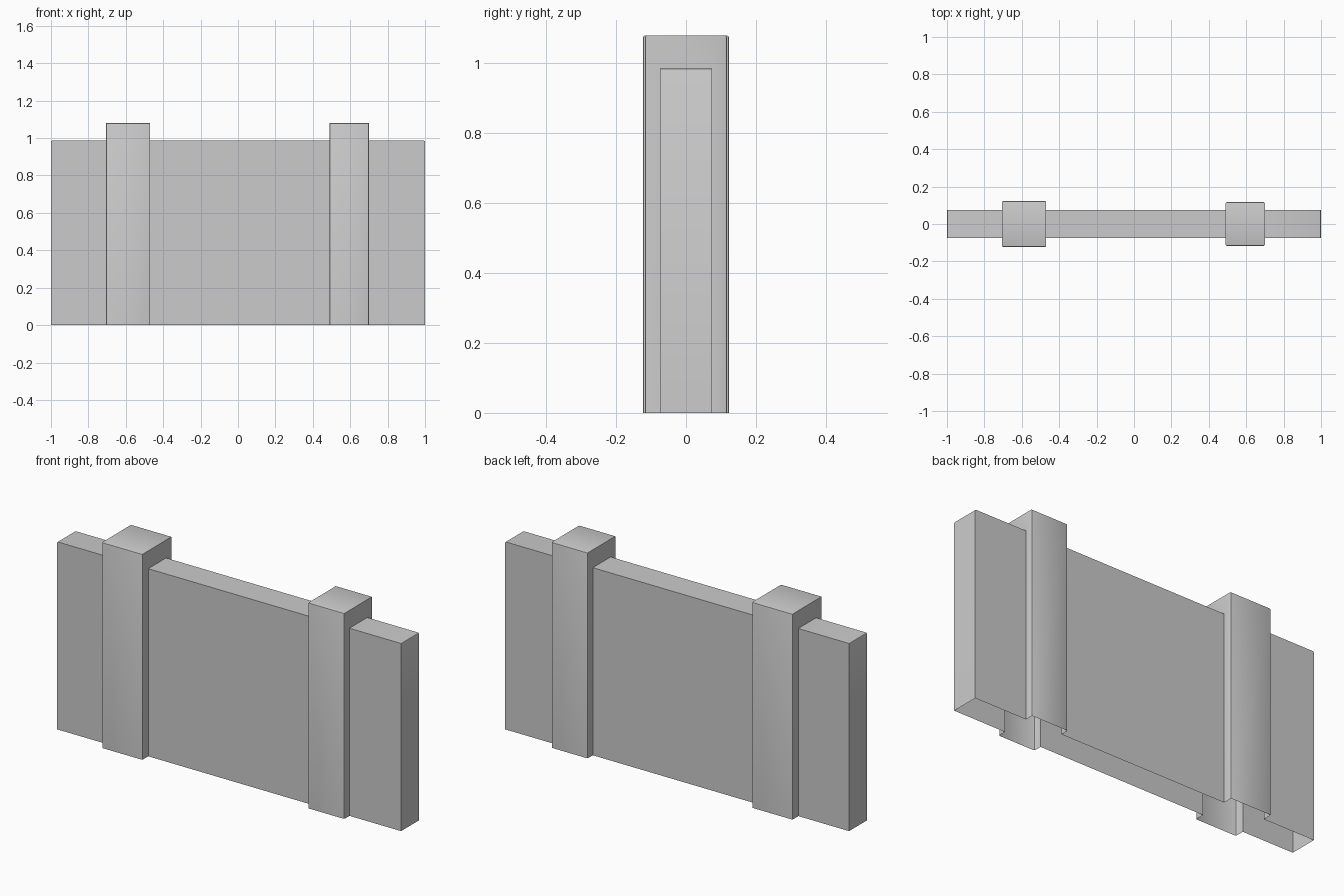
import bpy, bmesh, math

if "Cube" in bpy.data.objects:
    bpy.data.objects.remove(bpy.data.objects["Cube"])

WALL = (0.074, 0.986)          # half depth, height
POST_L = (0.123, 1.08)
POST_R = (0.117, 1.08)
SECTIONS = [(-1.0, -0.705, WALL), (-0.705, -0.47, POST_L), (-0.47, 0.49, WALL),
            (0.49, 0.70, POST_R), (0.70, 1.0, WALL)]


def ring(bm, x, size):
    w, h = size
    return [bm.verts.new(p) for p in ((x, -w, 0), (x, -w, h), (x, w, h), (x, w, 0))]


# Hollow shell, open underneath: U-shaped rings bridged along the length
bm = bmesh.new()
rings = [ring(bm, x, s) for a, b, s in SECTIONS for x in (a, b)]
for r0, r1 in zip(rings, rings[1:]):
    for i in range(3):
        bm.faces.new((r0[i], r1[i], r1[i + 1], r0[i + 1]))
bm.faces.new(rings[0])
bm.faces.new(rings[-1][::-1])
bmesh.ops.recalc_face_normals(bm, faces=bm.faces)

# Slightly softened post corners and wall end tops
soft = []
for e in bm.edges:
    a, b = (v.co for v in e.verts)
    d = b - a
    on_post = min(abs(a.y), abs(b.y)) > 0.1
    upright = on_post and abs(d.z) > 0.5
    post_top = on_post and min(a.z, b.z) > 1.0 and abs(d.x) > 0.1
    end_top = min(abs(a.x), abs(b.x)) > 0.99 and min(a.z, b.z) > 0.9
    if upright or post_top or end_top:
        soft.append(e)
bmesh.ops.bevel(bm, geom=soft, offset=0.006, segments=2, profile=0.5,
                affect='EDGES', clamp_overlap=True)

mesh = bpy.data.meshes.new("wall_with_posts")
bm.to_mesh(mesh)
bm.free()
wall = bpy.data.objects.new("wall_with_posts", mesh)
bpy.context.collection.objects.link(wall)
bpy.context.view_layer.objects.active = wall
wall.select_set(True)
bpy.ops.object.shade_smooth_by_angle(angle=math.radians(35))
